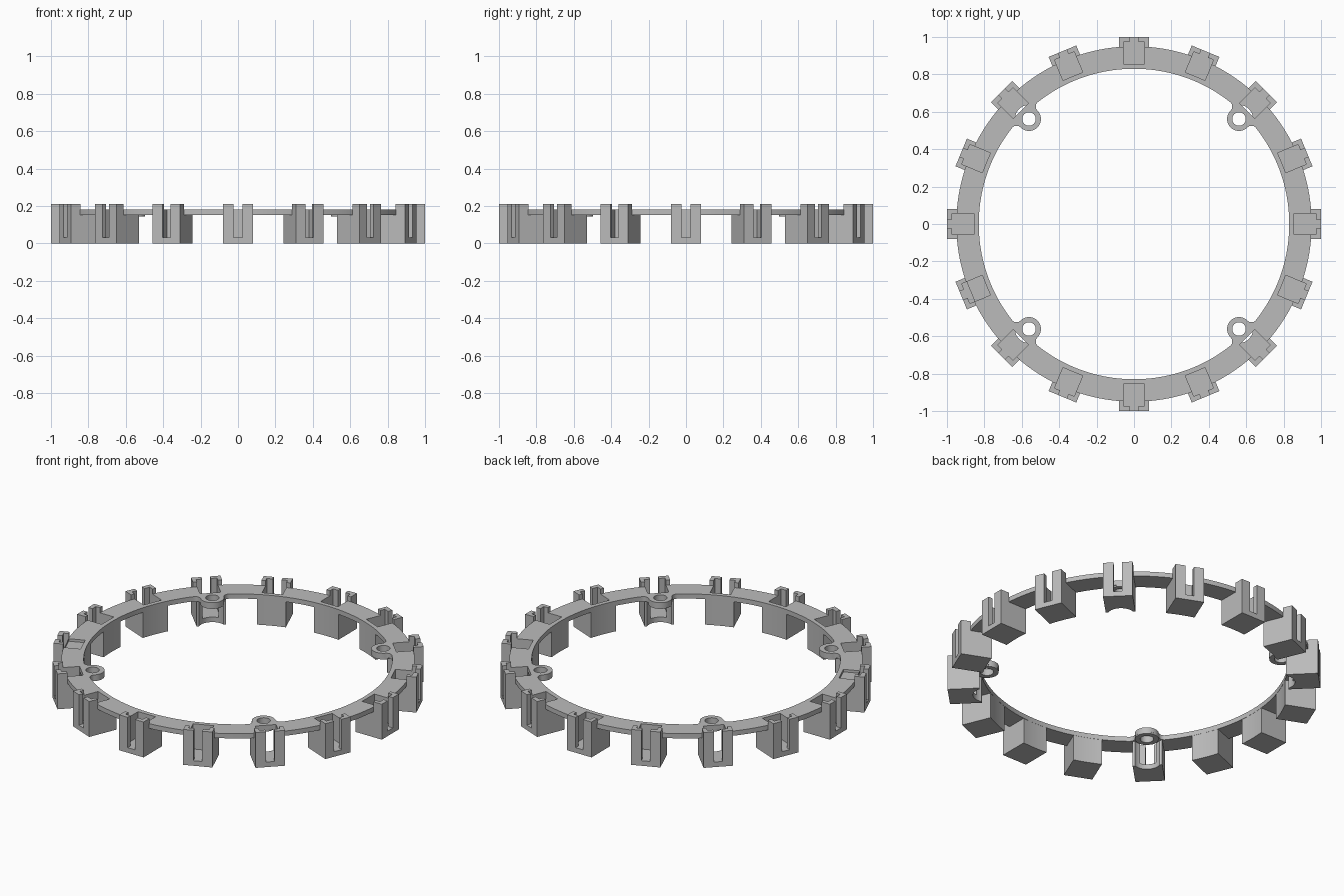
import bpy, bmesh, math
from mathutils import Matrix, Vector

if "Cube" in bpy.data.objects:
    bpy.data.objects.remove(bpy.data.objects["Cube"], do_unlink=True)

R_IN, R_OUT = 0.83, 0.95            # flat ring
Z_LOW, Z_TOP = 0.152, 0.18
BOSS_AT, BOSS_R, HOLE_R = 0.794, 0.064, 0.036
COUNT, HALF = 16, 0.08              # sockets and their half width

grey = bpy.data.materials.new("light grey plastic")
grey.use_nodes = True
colour = (0.5, 0.5, 0.5, 1)
grey.diffuse_color = colour
grey.node_tree.nodes["Principled BSDF"].inputs["Base Color"].default_value = colour


def arc(cx, cy, r, a, b, n):
    return [(cx + r * math.cos(a + (b - a) * i / n),
             cy + r * math.sin(a + (b - a) * i / n)) for i in range(n + 1)]


def disc(cx, r, n=48):
    return arc(cx, 0, r, 0, 2 * math.pi, n)[:-1]


def box(x0, x1, half):
    return [(x0, -half), (x1, -half), (x1, half), (x0, half)]


def prisms(name, outline, z0, z1, angles=(0,)):
    """Extrude an outline and repeat it around the z axis."""
    bm = bmesh.new()
    for a in angles:
        turn = Matrix.Rotation(a, 3, 'Z')
        face = bm.faces.new([bm.verts.new(turn @ Vector((x, y, z0))) for x, y in outline])
        ext = bmesh.ops.extrude_face_region(bm, geom=[face], use_keep_orig=True)
        for v in ext["geom"]:
            if isinstance(v, bmesh.types.BMVert):
                v.co.z = z1
    bmesh.ops.recalc_face_normals(bm, faces=bm.faces)
    mesh = bpy.data.meshes.new(name)
    bm.to_mesh(mesh)
    bm.free()
    mesh.materials.append(grey)
    ob = bpy.data.objects.new(name, mesh)
    bpy.context.scene.collection.objects.link(ob)
    return ob


def combine(target, tool, operation):
    """Apply a boolean, then remove the tool."""
    mod = target.modifiers.new("cut", 'BOOLEAN')
    mod.operation, mod.solver, mod.object = operation, 'EXACT', tool
    bpy.context.view_layer.update()
    graph = bpy.context.evaluated_depsgraph_get()
    mesh = bpy.data.meshes.new_from_object(target.evaluated_get(graph))
    target.modifiers.clear()
    target.data = mesh
    bpy.data.objects.remove(tool, do_unlink=True)


around = [2 * math.pi * k / COUNT for k in range(COUNT)]
diagonals = [math.pi / 4 + math.pi / 2 * k for k in range(4)]

# Inner edge of the ring: one quarter, with a screw lug blended in by fillets
FILLET = 0.03
d, s = R_IN - FILLET, BOSS_R + FILLET
off = math.acos((d * d + BOSS_AT ** 2 - s * s) / (2 * d * BOSS_AT))
fx, fy = d * math.cos(off), d * math.sin(off)
to_boss = math.atan2(-fy, BOSS_AT - fx)
if to_boss > off:
    to_boss -= 2 * math.pi
start = math.atan2(fy, fx - BOSS_AT)
half = arc(0, 0, R_IN, math.pi / 4, off, 24)
fillet_end = to_boss if off - to_boss < math.pi else to_boss + 2 * math.pi
half += arc(fx, fy, FILLET, off, fillet_end, 10)[1:]
half += arc(BOSS_AT, 0, BOSS_R, start, math.pi, 12)[1:]
lug = [(x, -y) for x, y in half[1:]] + half[-2::-1]
inner = []
for a in diagonals:
    c, n = math.cos(a), math.sin(a)
    inner += [(c * x - n * y, n * x + c * y) for x, y in lug]

# Socket bodies, hollowed behind the lugs for screw access
body = arc(0, 0, R_IN + 0.001, -math.asin(HALF / R_IN), math.asin(HALF / R_IN), 8)
body = [(body[0][0], -HALF)] + body[1:-1] + [(body[-1][0], HALF), (0.97, HALF), (0.97, -HALF)]
holder = prisms("socket_ring", body, 0, 0.165, around)
combine(holder, prisms("screw_access", disc(BOSS_AT, 0.075), -0.1, Z_LOW, diagonals), 'DIFFERENCE')

# Raised outer posts of each socket
combine(holder, prisms("posts", box(0.945, 1, HALF), 0, 0.21, around), 'UNION')

# Flat ring and screw lugs
ring = prisms("ring", disc(0, R_OUT, 192), Z_LOW, Z_TOP)
combine(ring, prisms("opening", inner, -0.1, 0.3), 'DIFFERENCE')
combine(holder, ring, 'UNION')
combine(holder, prisms("lugs", disc(BOSS_AT, BOSS_R - 0.0005), 0.143, Z_TOP - 0.0005, diagonals), 'UNION')

# Pockets, outer slots and screw holes
combine(holder, prisms("pockets", box(0.855, 0.973, 0.057), 0.03, 0.4, around), 'DIFFERENCE')
combine(holder, prisms("slots", box(0.96, 1.1, 0.024), 0.03, 0.4, around), 'DIFFERENCE')
combine(holder, prisms("screw_holes", disc(BOSS_AT, HOLE_R, 32), 0.1, 0.4, diagonals), 'DIFFERENCE')

for ob in bpy.context.selected_objects:
    ob.select_set(False)
holder.select_set(True)
bpy.context.view_layer.objects.active = holder
bpy.ops.object.shade_smooth_by_angle(angle=math.radians(25))
